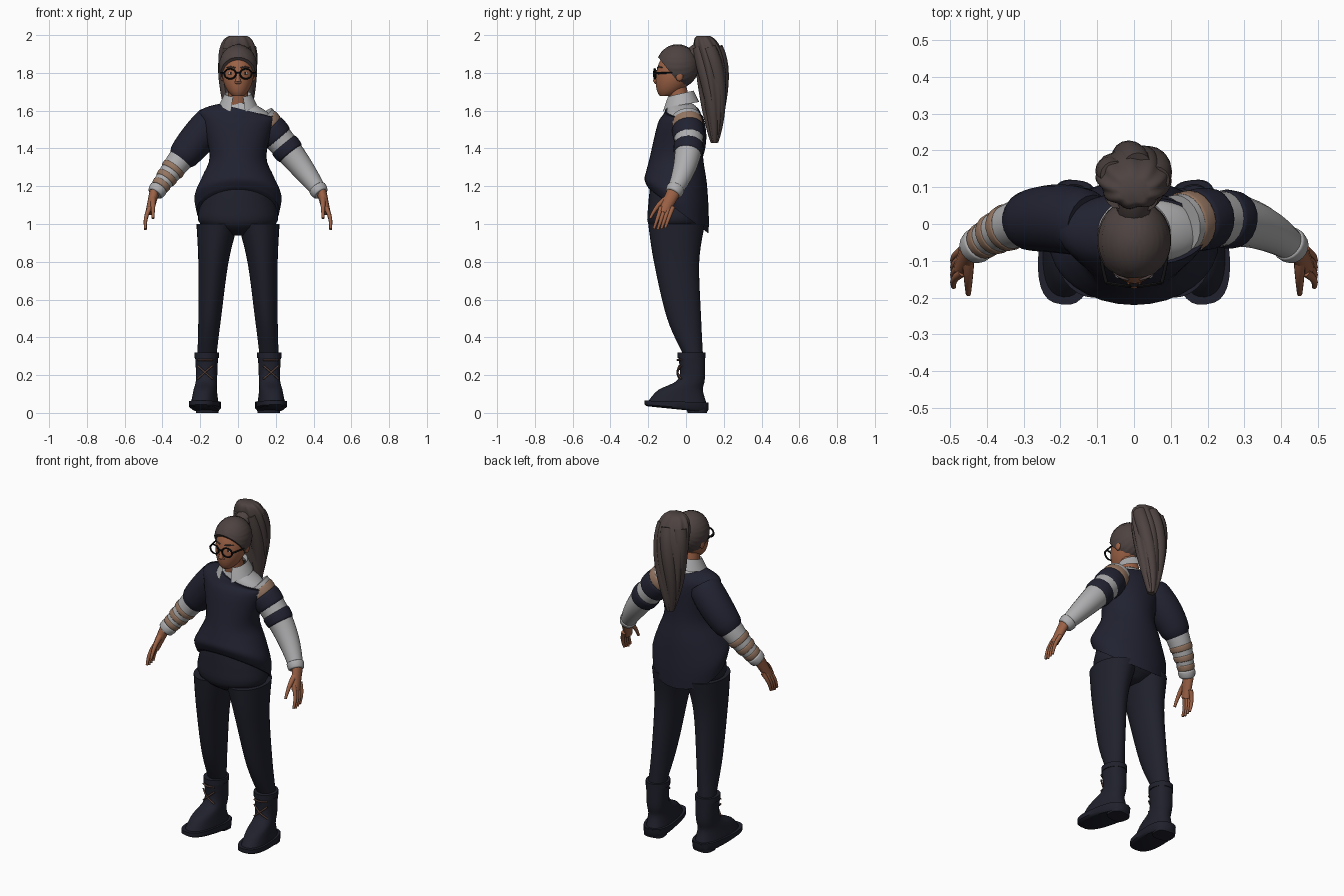
import bpy, bmesh
from math import sin, cos, pi, atan2, copysign, radians
from mathutils import Vector, Matrix

default_cube = bpy.data.objects.get("Cube")
if default_cube:
    bpy.data.objects.remove(default_cube)
finished_parts = []


def material(name, *colour):
    mat = bpy.data.materials.new(name)
    mat.diffuse_color = (*colour, 1)
    mat.use_nodes = True
    shader = mat.node_tree.nodes["Principled BSDF"]
    shader.inputs["Base Color"].default_value = (*colour, 1)
    shader.inputs["Roughness"].default_value = .8
    return mat


navy = material("navy knit", .015, .016, .03)
dark = material("dark navy", .014, .015, .025)
grey = material("grey cotton", .42, .42, .43)
skin = material("warm skin", .33, .12, .06)
hair = material("brown hair", .075, .056, .053)
tan = material("tan wrap", .3, .18, .12)
lace_brown = material("lace brown", .09, .05, .04)
black = material("black frame", .006, .006, .007)
lip_red = material("lip red", .2, .06, .04)
eye_white = material("eye white", .5, .5, .5)


def finish(name, bm, mat):
    bmesh.ops.recalc_face_normals(bm, faces=bm.faces[:])
    mesh = bpy.data.meshes.new(name)
    bm.to_mesh(mesh)
    bm.free()
    mesh.materials.append(mat)
    part = bpy.data.objects.new(name, mesh)
    bpy.context.collection.objects.link(part)
    finished_parts.append(part)
    return part


def resample(rows, steps):
    """Smooth interpolation through rows of numbers."""
    result = []
    last = len(rows) - 1
    for i in range(last):
        before, start, end, after = (rows[min(max(i + k, 0), last)] for k in (-1, 0, 1, 2))
        for step in range(steps):
            t = step / steps
            result.append([q + t / 2 * (r - p + t * (2*p - 5*q + 4*r - s + t * (3*(q - r) + s - p)))
                           for p, q, r, s in zip(before, start, end, after)])
    return result + [list(rows[last])]


def join_rings(name, rings, mat, closed=True):
    bm = bmesh.new()
    loops = [[bm.verts.new(point) for point in ring] for ring in rings]
    count = len(loops[0])
    for lower, upper in zip(loops, loops[1:]):
        for i in range(count if closed else count - 1):
            j = (i + 1) % count
            bm.faces.new((lower[i], lower[j], upper[j], upper[i]))
    if closed:
        bm.faces.new(loops[0])
        bm.faces.new(loops[-1])
    return finish(name, bm, mat)


def loft(name, rows, mat, side=1, segments=32, power=1, steps=4, waves=0, depth=0):
    """Stack rings of (z, y, x radius, y radius, x, x slope, y slope)."""
    rows = resample([(*row, 0, 0, 0)[:7] for row in rows], steps)
    rings = []
    for z, y, rx, ry, x, slope_x, slope_y in rows:
        ring = []
        for i in range(segments):
            a = 2 * pi * i / segments
            groove = 1 + depth * sin(waves * (a + z))
            dx = rx * groove * copysign(abs(cos(a)) ** power, cos(a))
            dy = ry * groove * copysign(abs(sin(a)) ** power, sin(a))
            ring.append((side * (x + dx), y + dy, z + slope_x * dx + slope_y * dy))
        rings.append(ring)
    return join_rings(name, rings, mat)


def tube(name, path, mat, side=1, segments=16, wide=1):
    """Sweep a circle along a list of (point, radius)."""
    rings = []
    for i, (centre, radius) in enumerate(path):
        along = path[min(i + 1, len(path) - 1)][0] - path[max(i - 1, 0)][0]
        across = along.cross(Vector((0, 1, 0))).normalized()
        outward = along.cross(across).normalized() * wide
        ring = []
        for k in range(segments):
            a = 2 * pi * k / segments
            p = centre + radius * (cos(a) * across + sin(a) * outward)
            ring.append((side * p.x, p.y, p.z))
        rings.append(ring)
    return join_rings(name, rings, mat)


def limb(name, start, end, thick, thin, mat, side=1, bow=(0, 0, 0), wide=1):
    """Tapered tube from start to end, bowed in the middle."""
    path = []
    for i in range(7):
        t = i / 6
        centre = Vector(start).lerp(Vector(end), t) + Vector(bow) * sin(pi * t)
        path.append((centre, thick + (thin - thick) * t))
    return tube(name, path, mat, side, 12, wide)


def ball(name, centre, size, mat, side=1):
    x, y, z = centre
    place = Matrix.Translation((side * x, y, z)) @ Matrix.Diagonal((*size, 1))
    bm = bmesh.new()
    bmesh.ops.create_uvsphere(bm, u_segments=16, v_segments=8, radius=1, matrix=place)
    return finish(name, bm, mat)


shoulder, elbow, wrist = Vector((.12, 0, 1.56)), Vector((.3, .05, 1.36)), Vector((.44, -.07, 1.16))


def arm_piece(name, start, end, extra, mat, side):
    """Part of the arm from start to end, both as fractions of its length."""
    path = []
    for i in range(13):
        t = start + (end - start) * i / 12
        centre = shoulder.lerp(elbow, t).lerp(elbow.lerp(wrist, t), t)
        rounding = .8 + .2 * sin(pi * i / 12) ** .3 if extra else 1
        path.append((centre, .08 - .043 * t * t + extra * (rounding * 5 - 4)))
    tube(name, path, mat, side, 20)


# Trousers
loft("hips", [(.94, -.05, .04, .08), (1, -.05, .2, .15), (1.1, -.05, .2, .15), (1.2, -.05, .17, .14)], dark)
for side in (-1, 1):
    loft("trouser_leg", [(.3, .04, .05, .05, .165), (.5, -.01, .06, .09, .15),
                         (.8, -.05, .08, .12, .13), (1, -.05, .11, .15, .11)], dark, side, steps=6)

# Boots, laced at the front and turned slightly outwards
for side in (-1, 1):
    boot = [
        loft("boot_upper", [(.05, -.05, .07, .16), (.12, -.03, .06, .12),
                            (.18, .03, .055, .07), (.3, .03, .06, .07)], dark, power=.85),
        loft("boot_sole", [(.02, -.05, .07, .16, 0, 0, -.1), (.03, -.05, .08, .17, 0, 0, -.08),
                           (.06, -.05, .08, .17, 0, 0, -.03)], dark, power=.75, steps=1),
        loft("boot_heel", [(0, .06, .06, .05), (.05, .06, .06, .06)], dark, power=.7, steps=1),
        loft("boot_cuff", [(z, .03, .065, .075) for z in (.29, .32)], dark, steps=1)]
    for left_end, right_end in ((.18, .25), (.25, .18), (.28, .28)):
        boot.append(limb("boot_lace", (-.04, -.03, left_end), (.04, -.03, right_end),
                         .005, .005, lace_brown, bow=(0, -.015, 0)))
    for part in boot:
        part.location.x = side * .17
        part.rotation_euler.z = side * .12

# Loose sweater with a dropped back hem and one bare shoulder
loft("sweater_body", [(1.07, -.04, .22, .16, 0, 0, -.75), (1.15, -.05, .23, .17, 0, 0, -.5),
                      (1.25, -.05, .19, .16, 0, 0, -.2), (1.36, -.05, .15, .14),
                      (1.53, -.03, .19, .12), (1.58, -.02, .2, .1, 0, -.1),
                      (1.6, -.02, .15, .09, .05, -.24)], navy)
arm_piece("sweater_sleeve_right", 0, .55, .016, navy, -1)
arm_piece("sweater_sleeve_left", .12, .27, .007, navy, 1)
arm_piece("sweater_band_left", .35, .47, .007, navy, 1)

# Shirt shoulder, sleeves, cuffs and cloth wraps
loft("shirt_yoke", [(1.57, -.02, .16, .09, .05, -.24), (1.61, -.02, .12, .08, .05, -.24),
                    (1.64, -.03, .07, .06, .02, -.1)], grey)
for side in (-1, 1):
    arm_piece("shirt_sleeve", 0, 1, 0, grey, side)
    arm_piece("shirt_cuff", .92, 1, .007, grey, side)
arm_piece("shoulder_wrap", .04, .12, .004, tan, 1)
for start in (.65, .76, .86):
    arm_piece("arm_wrap", start, start + .06, .004, tan, -1)

# Folded open collar, higher at the nape
rings = []
for fold in range(5):
    ring = []
    radius = .06 + .01 * fold
    for i in range(29):
        a = radians(-68 + 316 * i / 28)
        point = (fold / 4) ** 2 * max(0, -sin(a)) ** 4 * .03
        height = 1.69 - .02 * abs(fold - 1) + .016 * sin(a) - point
        ring.append((radius * cos(a), radius * sin(a) - .03, height))
    rings.append(ring)
join_rings("shirt_collar", rings, grey, closed=False)

# Hands
for side in (-1, 1):
    limb("palm", (.44, -.06, 1.18), (.47, -.12, 1.06), .027, .02, skin, side, wide=1.4)
    limb("thumb", (.45, -.08, 1.15), (.45, -.19, 1.03), .018, .007, skin, side, (0, -.01, .01))
    for i in range(4):
        y = .02 * i - .14
        tip = .97 + .005 * abs(i - 1)
        limb("finger", (.465, y + .01, 1.09), (.49, y - .03, tip), .013, .007, skin, side, (.01, 0, 0))


# Neck, head and face
def head_ring(t):
    full = sin(pi * t) ** .5
    return 1.667 + .27 * t, -.05 - .06 * (1 - t) ** 3, .084 * full, .1 * full


limb("neck", (0, -.02, 1.57), (0, -.05, 1.73), .06, .05, skin)
loft("head", [head_ring(i / 24) for i in range(1, 24)], skin, steps=1)
limb("nose", (0, -.14, 1.82), (0, -.163, 1.75), .008, .014, skin)
ball("nose_base", (0, -.157, 1.75), (.02, .012, .009), skin)
ball("lips", (0, -.147, 1.717), (.022, .009, .008), lip_red)
for side in (-1, 1):
    ball("ear", (.084, -.035, 1.785), (.01, .02, .03), skin, side)
    ball("eye", (.036, -.139, 1.797), (.016, .01, .008), eye_white, side)
    ball("iris", (.036, -.146, 1.797), (.007, .004, .007), black, side)
    limb("eyebrow", (.015, -.15, 1.826), (.06, -.127, 1.828), .004, .003, hair, side, (0, -.006, .005))

# Glasses
for side in (-1, 1):
    bpy.ops.mesh.primitive_torus_add(major_segments=24, minor_segments=6, major_radius=.031,
                                     minor_radius=.005, location=(side * .042, -.165, 1.795),
                                     rotation=(pi / 2, 0, side * .15))
    rim = bpy.context.object
    rim.name = "glasses_rim"
    rim.scale.y = .85
    rim.data.materials.append(black)
    finished_parts.append(rim)
    limb("glasses_arm", (.075, -.16, 1.8), (.09, -.03, 1.8), .005, .004, black, side, (.006, 0, 0))
limb("glasses_bridge", (-.013, -.166, 1.8), (.013, -.166, 1.8), .004, .004, black)

# Swept-back hair, trimmed along a slanted hairline
bm = bmesh.new()
bmesh.ops.create_uvsphere(bm, u_segments=72, v_segments=36, radius=1)
for vert in bm.verts:
    x, y, z = vert.co
    groove = 1 + .012 * sin(26 * atan2(x, z - .35)) * min(1, abs(x) * 3 + .3)
    vert.co = Vector((x * .1, y * .112, z * .116)) * groove + Vector((0, -.045, 1.835))
everything = bm.verts[:] + bm.edges[:] + bm.faces[:]
bmesh.ops.bisect_plane(bm, geom=everything, plane_co=(0, -.145, 1.88), plane_no=(0, 1.25, 1), clear_inner=True)
bmesh.ops.holes_fill(bm, edges=[edge for edge in bm.edges if edge.is_boundary])
finish("hair_cap", bm, hair)


# High ponytail with loose locks
def ponytail_ring(t):
    width = .1 * sin(pi * t ** .5) ** .6
    return 2 - .6 * t, .15 - .06 * (1 - t) ** 4, width, width * .75


limb("hair_tie", (0, .03, 1.885), (0, .09, 1.915), .045, .055, hair, bow=(0, 0, .005))
loft("ponytail", [ponytail_ring((i / 30) ** 1.5) for i in range(1, 30)], hair,
     segments=60, steps=1, waves=9, depth=.05)
for lock in range(5):
    path = []
    for i in range(2, 18):
        z, y, rx, ry = ponytail_ring(i / 18)
        a = 2 * pi * lock / 5 + i / 12
        path.append((Vector((rx * .65 * cos(a), y + ry * .65 * sin(a), z)), rx * .42))
    tube("ponytail_lock", path, hair)

# Smooth shading with crisp edges kept
bpy.ops.object.select_all(action="DESELECT")
for part in finished_parts:
    part.select_set(True)
bpy.context.view_layer.objects.active = finished_parts[0]
bpy.ops.object.shade_smooth_by_angle(angle=radians(45))
